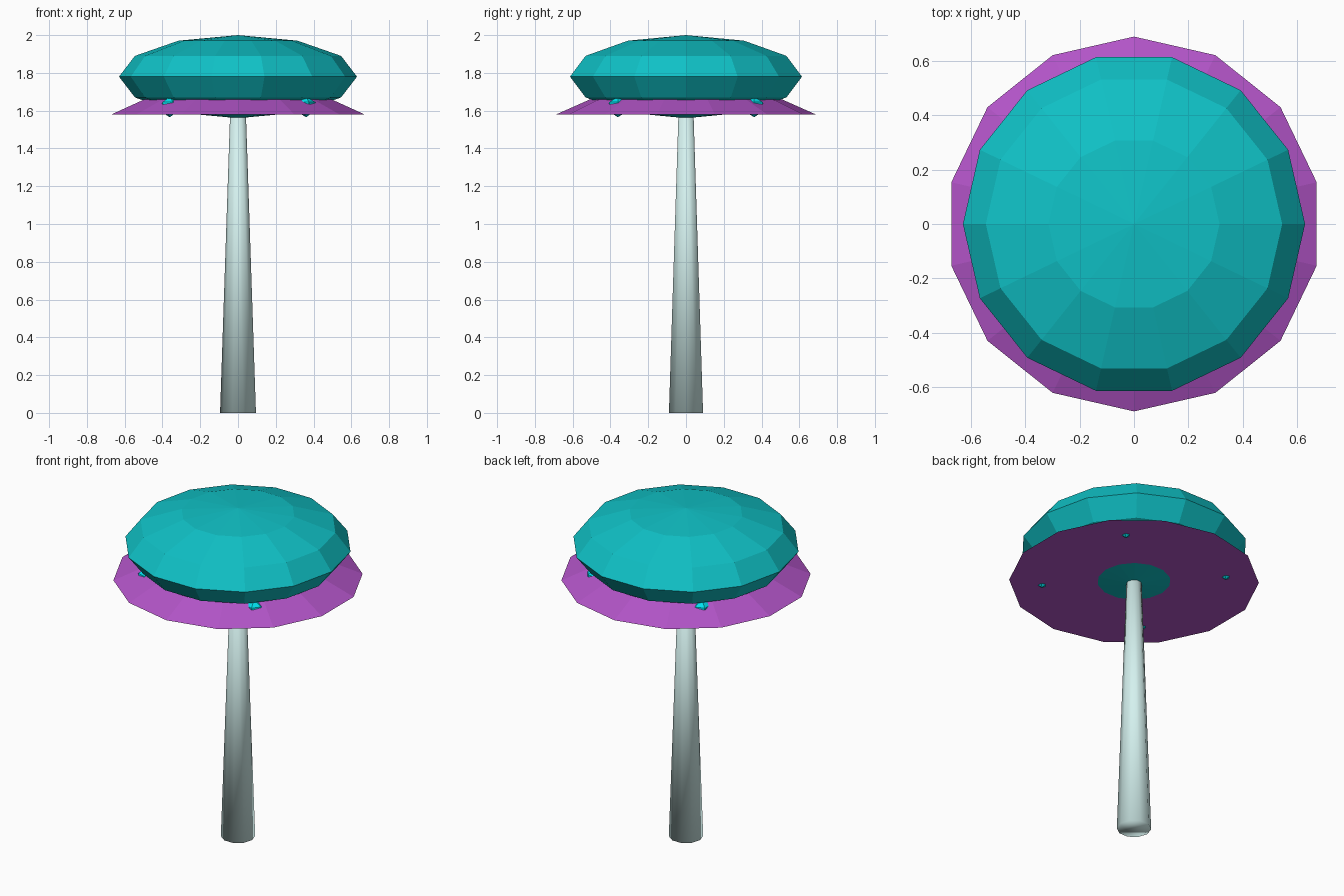
import bpy
from math import pi, cos, sin

if "Cube" in bpy.data.objects:
    bpy.data.objects.remove(bpy.data.objects["Cube"])


def paint(obj, name, color):
    mat = bpy.data.materials.get(name) or bpy.data.materials.new(name)
    mat.diffuse_color = (*color, 1)
    mat.use_nodes = True
    mat.node_tree.nodes["Principled BSDF"].inputs["Base Color"].default_value = mat.diffuse_color
    obj.data.materials.append(mat)


# Tapered ten-sided stem, smooth shaded
bpy.ops.mesh.primitive_cone_add(vertices=10, radius1=0.095, radius2=0.038,
                                depth=1.7, location=(0, 0, 0.85),
                                rotation=(0, 0, pi / 2))
stem = bpy.context.object
stem.name = "stem"
bpy.ops.object.shade_smooth()
paint(stem, "pale_stem", (0.66, 0.88, 0.86))

# Flattened faceted cap
bpy.ops.mesh.primitive_uv_sphere_add(segments=14, ring_count=6, radius=1,
                                     location=(0, 0, 1.78), rotation=(0, 0, pi / 2))
cap = bpy.context.object
cap.name = "cap"
cap.scale = (0.63, 0.63, 0.22)
paint(cap, "teal_cap", (0.005, 0.54, 0.57))

# Flared skirt under the cap
bpy.ops.mesh.primitive_cone_add(vertices=14, radius1=0.69, radius2=0.51,
                                depth=0.08, location=(0, 0, 1.619))
skirt = bpy.context.object
skirt.name = "skirt"
paint(skirt, "purple_skirt", (0.45, 0.09, 0.58))

# Four small glowing beads set into the skirt
for i in range(4):
    a = pi / 4 + i * pi / 2
    bpy.ops.mesh.primitive_ico_sphere_add(subdivisions=1, radius=0.055,
                                          location=(0.51 * cos(a), 0.51 * sin(a), 1.62))
    bead = bpy.context.object
    bead.name = f"bead_{i + 1}"
    paint(bead, "cyan_bead", (0.0, 0.75, 0.85))
